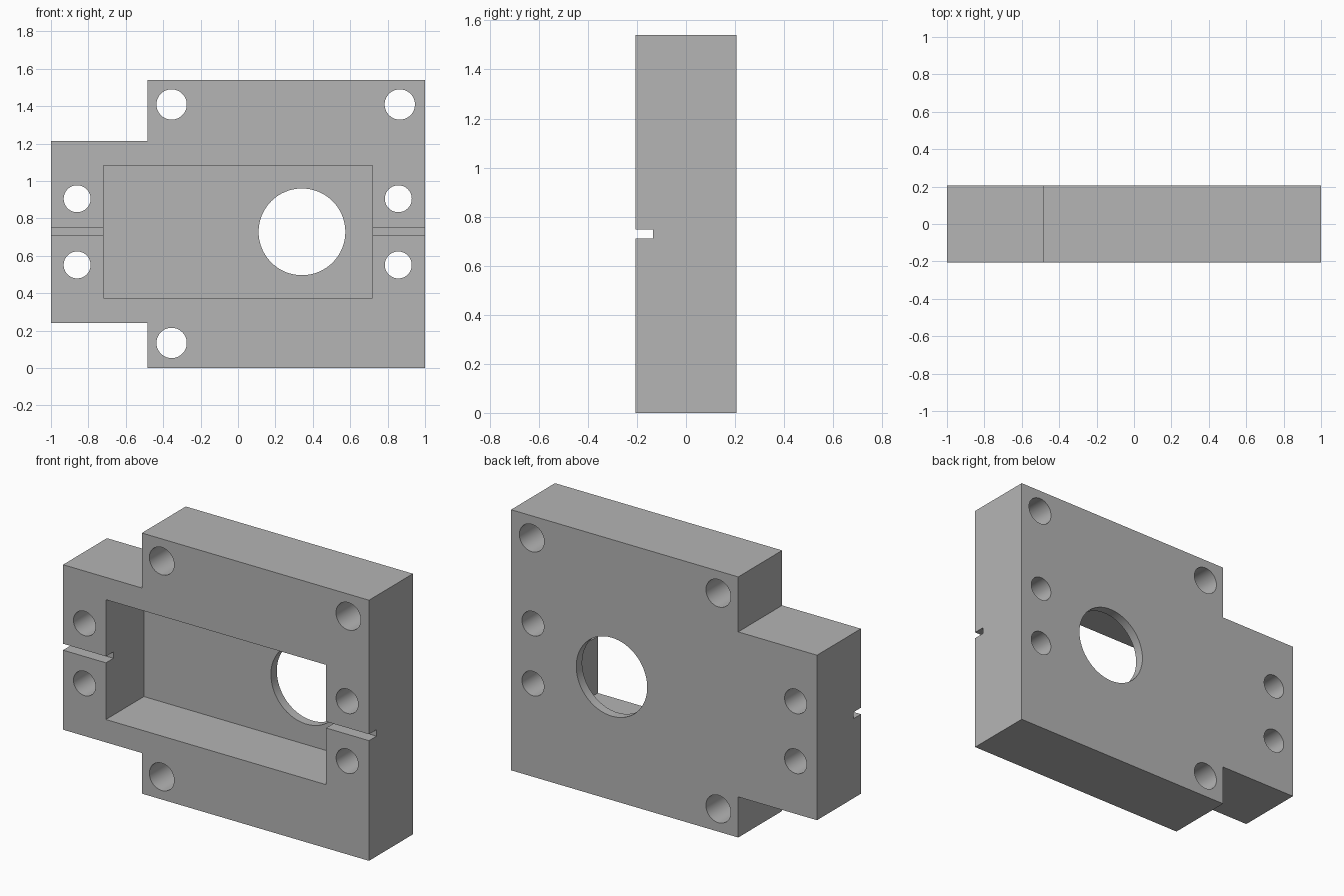
import bpy, bmesh, math
from mathutils import Matrix

if "Cube" in bpy.data.objects:
    bpy.data.objects.remove(bpy.data.objects["Cube"])

HALF = 0.205      # half thickness of the block
HEIGHT = 1.54
FLOOR = 0.15      # y of the pocket floor

grey = bpy.data.materials.new("plain grey")
grey.use_nodes = True
grey.diffuse_color = (0.46, 0.46, 0.46, 1)
grey.node_tree.nodes["Principled BSDF"].inputs["Base Color"].default_value = grey.diffuse_color


def make_object(name, bm):
    mesh = bpy.data.meshes.new(name)
    bmesh.ops.recalc_face_normals(bm, faces=bm.faces)
    bm.to_mesh(mesh)
    bm.free()
    mesh.materials.append(grey)
    obj = bpy.data.objects.new(name, mesh)
    bpy.context.collection.objects.link(obj)
    return obj


def box(name, x0, x1, y0, y1, z0, z1):
    bm = bmesh.new()
    bmesh.ops.create_cube(bm, size=1)
    bmesh.ops.scale(bm, vec=(x1 - x0, y1 - y0, z1 - z0), verts=bm.verts)
    bmesh.ops.translate(bm, vec=((x0 + x1) / 2, (y0 + y1) / 2, (z0 + z1) / 2), verts=bm.verts)
    return make_object(name, bm)


def drill(name, x, z, radius):
    bm = bmesh.new()
    bmesh.ops.create_cone(bm, cap_ends=True, segments=64, radius1=radius, radius2=radius,
                          depth=1, matrix=Matrix.Translation((x, 0, z)) @ Matrix.Rotation(math.pi / 2, 4, "X"))
    return make_object(name, bm)


# Block outline with a narrower tab on the right-hand side
outline = [(1, 0), (1, HEIGHT), (-0.485, HEIGHT), (-0.485, 1.215),
           (-1, 1.215), (-1, 0.24), (-0.485, 0.24), (-0.485, 0)]
bm = bmesh.new()
face = bm.faces.new([bm.verts.new((x, -HALF, z)) for x, z in outline])
extruded = bmesh.ops.extrude_face_region(bm, geom=[face])
bmesh.ops.translate(bm, vec=(0, 2 * HALF, 0),
                    verts=[v for v in extruded["geom"] if isinstance(v, bmesh.types.BMVert)])
block = make_object("housing_block", bm)

# Pocket, wire groove and round window
cutters = [
    box("pocket_cutter", -0.72, 0.72, -0.5, FLOOR, 0.375, 1.083),
    box("groove_cutter", -1.2, 1.2, -0.5, -0.135, 0.71, 0.748),
    drill("window_cutter", 0.342, 0.728, 0.232),
]

# Screw holes
for x, z in [(-0.355, 1.409), (0.865, 1.409), (-0.355, 0.134)]:
    cutters.append(drill("corner_hole_cutter", x, z, 0.081))
for x in (-0.86, 0.857):
    for z in (0.551, 0.905):
        cutters.append(drill("side_hole_cutter", x, z, 0.072))

for cutter in cutters:
    cutter.hide_render = True
    cut = block.modifiers.new(cutter.name, "BOOLEAN")
    cut.operation = "DIFFERENCE"
    cut.solver = "EXACT"
    cut.object = cutter

# Bake the cuts and drop the cutters
bpy.context.view_layer.update()
depsgraph = bpy.context.evaluated_depsgraph_get()
finished = bpy.data.meshes.new_from_object(block.evaluated_get(depsgraph))
block.modifiers.clear()
block.data = finished
for cutter in cutters:
    bpy.data.objects.remove(cutter)

# Smooth hole walls, sharp edges
bpy.ops.object.select_all(action="DESELECT")
block.select_set(True)
bpy.context.view_layer.objects.active = block
bpy.ops.object.shade_smooth_by_angle(angle=math.radians(30))
